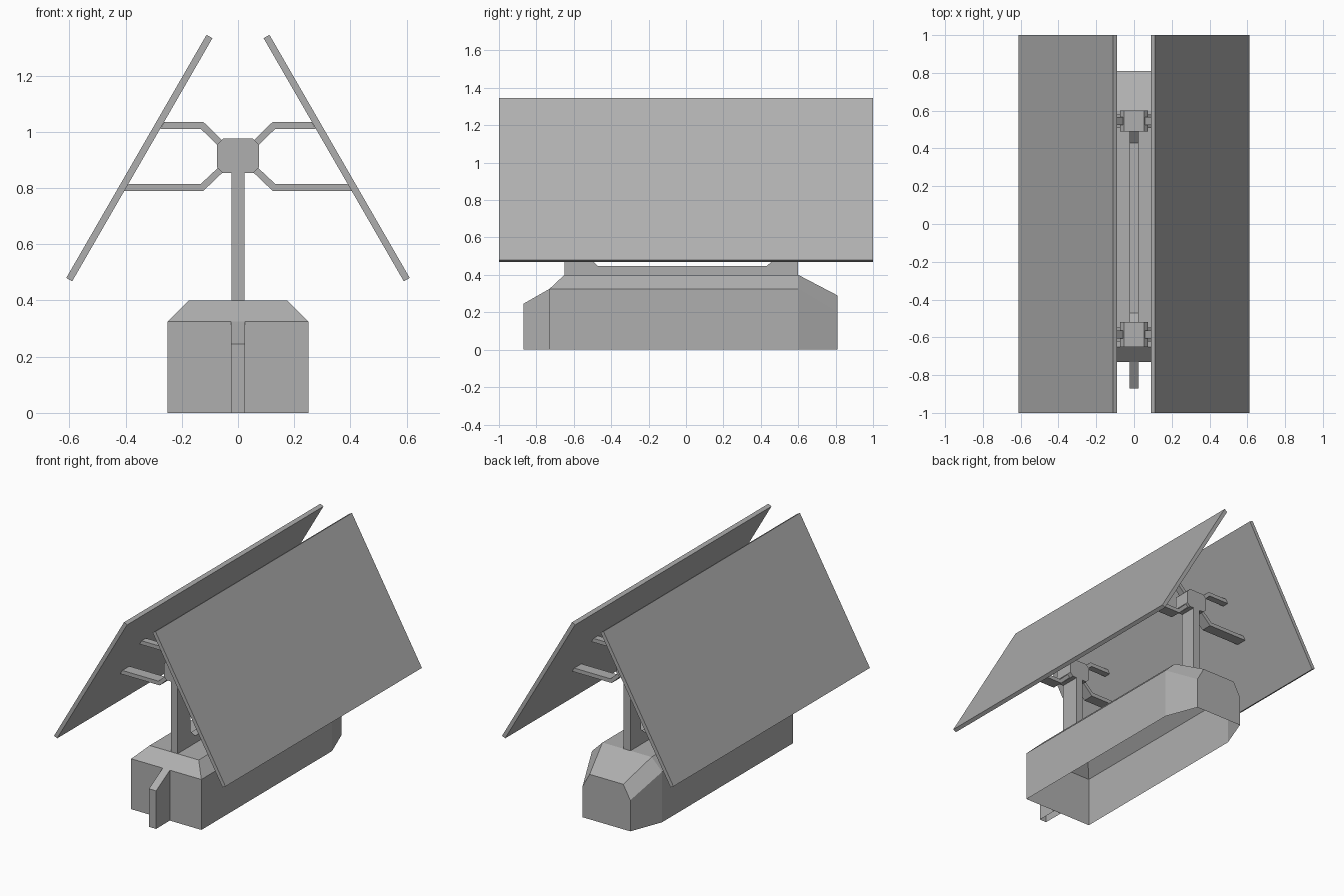
import bpy, bmesh

if "Cube" in bpy.data.objects:
    bpy.data.objects.remove(bpy.data.objects["Cube"])

# Mid grey used on every part
grey = bpy.data.materials.new("mid_grey")
grey.diffuse_color = (.43, .43, .43, 1)
grey.use_nodes = True
grey.node_tree.nodes["Principled BSDF"].inputs["Base Color"].default_value = grey.diffuse_color


def finish(name, bm):
    bmesh.ops.recalc_face_normals(bm, faces=bm.faces)
    mesh = bpy.data.meshes.new(name)
    bm.to_mesh(mesh)
    bm.free()
    mesh.materials.append(grey)
    ob = bpy.data.objects.new(name, mesh)
    bpy.context.collection.objects.link(ob)
    return ob


def prism(name, pts, lo, hi, axis='y', mirror=False, open_bottom=False):
    """Extrude an outline: (x, z) points along y, or (y, z) points along x."""
    bm = bmesh.new()
    for s in ((1, -1) if mirror else (1,)):
        rings = []
        for d in (lo, hi):
            rings.append([bm.verts.new((s * a, d, b) if axis == 'y' else (d, a, b))
                          for a, b in pts])
        n = len(pts)
        for r in rings:
            bm.faces.new(r)
        for i in range(n):
            j = (i + 1) % n
            if open_bottom and pts[i][1] == 0 and pts[j][1] == 0:
                continue
            bm.faces.new((rings[0][i], rings[0][j], rings[1][j], rings[1][i]))
    return finish(name, bm)


# Hull: open-bottomed shell with chamfered shoulders and tapered back
plan = [(.25, -.73), (.25, .60), (.17, .81)]
shoulder_z = [.325, .325, .20]
top = [(.175, -.65, .40), (.175, .60, .40), (.12, .81, .29)]


def ring(half):
    return half + [(-x, y, z) for x, y, z in reversed(half)]


bm = bmesh.new()
levels = [ring([(x, y, 0) for x, y in plan]),
          ring([(x, y, z) for (x, y), z in zip(plan, shoulder_z)]),
          ring(top)]
rows = [[bm.verts.new(p) for p in lv] for lv in levels]
for a, b in zip(rows, rows[1:]):
    for i in range(6):
        j = (i + 1) % 6
        bm.faces.new((a[i], a[j], b[j], b[i]))
t = rows[2]
bm.faces.new((t[0], t[1], t[4], t[5]))
bm.faces.new((t[1], t[2], t[3], t[4]))
finish("hull", bm)

# Front fin
prism("front_fin", [(-.73, 0), (-.87, 0), (-.87, .245), (-.73, .325)],
      -.025, .025, 'x', open_bottom=True)

# Two posts joined by a low rail
prism("posts_and_rail",
      [(-.65, .40), (.60, .40), (.60, .86), (.49, .86), (.49, .495), (.43, .447),
       (-.47, .447), (-.52, .495), (-.52, .86), (-.65, .86)], -.024, .024, 'x')

# Octagonal heads and bent bracket arms on each post
head = [(-.053, .853), (.053, .853), (.074, .873), (.074, .955),
        (.053, .976), (-.053, .976), (-.074, .955), (-.074, .873)]
upper = [(.053, .967), (.123, 1.035), (.262, 1.035), (.277, 1.01), (.132, 1.01), (.07, .95)]
lower = [(.053, .857), (.123, .79), (.41, .79), (.395, .815), (.132, .815), (.07, .873)]
for label, y0, y1 in (("front", -.65, -.52), ("back", .49, .60)):
    mid = (y0 + y1) / 2
    prism(label + "_head", head, y0, y1)
    prism(label + "_upper_arms", upper, mid - .022, mid + .022, mirror=True)
    prism(label + "_lower_arms", lower, mid - .036, mid + .036, mirror=True)

# Two sloping panels
prism("panels", [(.611, .48), (.590, .468), (.091, 1.333), (.112, 1.345)],
      -1, 1, mirror=True)
